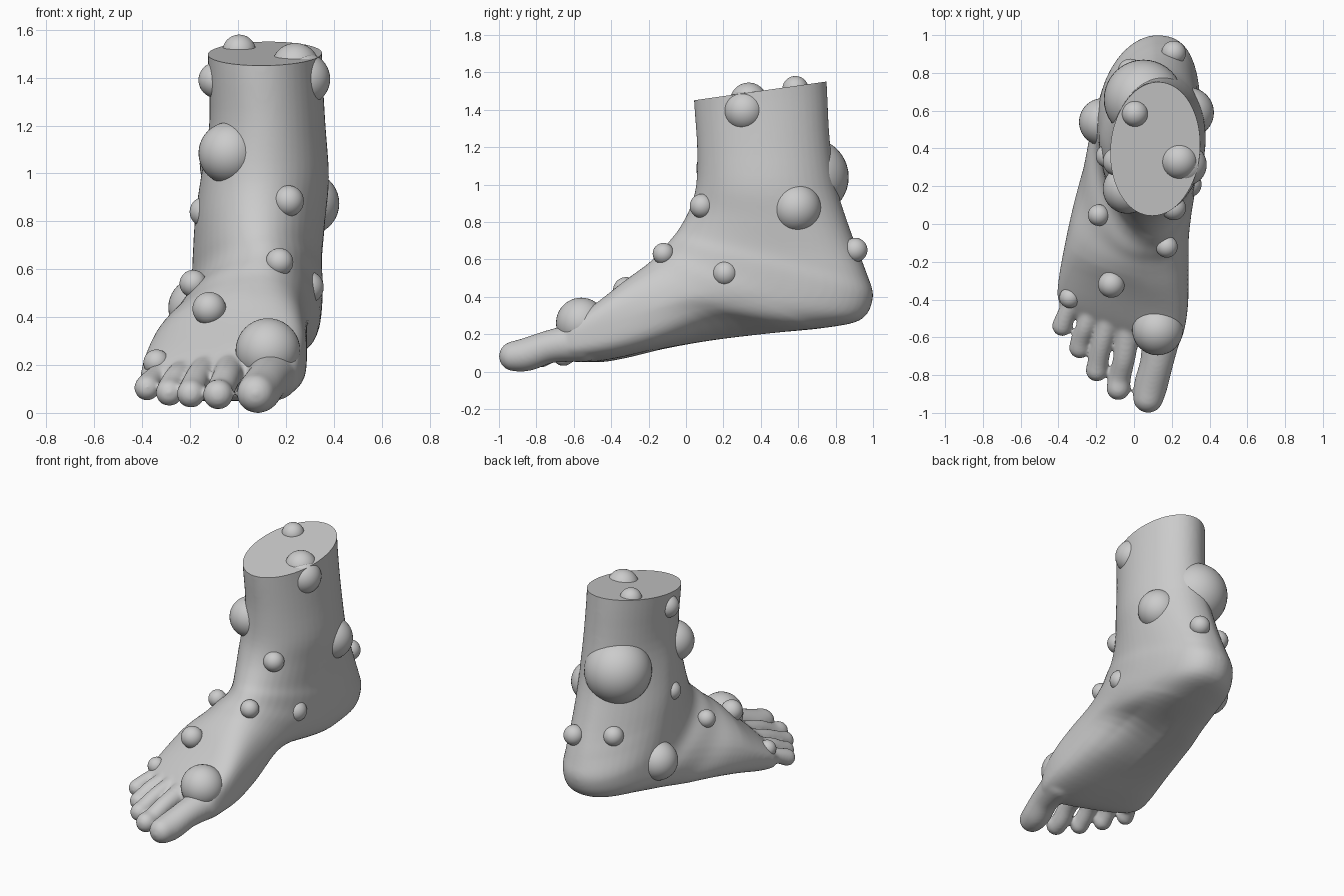
import bpy, bmesh, math
from mathutils import Vector, Matrix

# Cross-sections from shin to toe roots:
# top y, top z, sole y, sole z, left x, right x, ridge offset, side drop, slant
SECTIONS = [
    (0.035, 1.62, 0.745, 1.70, -0.13, 0.35, 0.00, 0.00, -0.10),
    (0.045, 1.42, 0.755, 1.48, -0.125, 0.352, 0.00, 0.00, -0.10),
    (0.060, 1.20, 0.770, 1.22, -0.12, 0.365, 0.00, 0.00, -0.10),
    (0.055, 1.00, 0.810, 0.97, -0.155, 0.38, 0.00, 0.00, -0.08),
    (0.020, 0.87, 0.880, 0.75, -0.18, 0.365, 0.00, 0.03, -0.04),
    (-0.04, 0.76, 0.965, 0.53, -0.19, 0.35, 0.01, 0.06, 0.00),
    (-0.08, 0.71, 1.000, 0.40, -0.195, 0.355, 0.02, 0.09, 0.00),
    (-0.12, 0.66, 0.940, 0.28, -0.21, 0.35, 0.03, 0.12, 0.00),
    (-0.16, 0.62, 0.750, 0.235, -0.245, 0.34, 0.05, 0.15, 0.00),
    (-0.20, 0.58, 0.450, 0.205, -0.28, 0.315, 0.08, 0.18, 0.00),
    (-0.25, 0.54, 0.150, 0.17, -0.335, 0.295, 0.12, 0.22, 0.03),
    (-0.32, 0.48, -0.12, 0.125, -0.375, 0.29, 0.15, 0.25, 0.10),
    (-0.41, 0.39, -0.34, 0.075, -0.40, 0.285, 0.17, 0.23, 0.20),
    (-0.50, 0.30, -0.49, 0.05, -0.405, 0.255, 0.16, 0.15, 0.32),
    (-0.56, 0.23, -0.56, 0.06, -0.385, 0.205, 0.10, 0.08, 0.40),
]

# Toes: knots of x, y, z, radius
TOES = [
    [(0.15, -0.55, 0.16, 0.11), (0.123, -0.72, 0.135, 0.09), (0.09, -0.85, 0.092, 0.09), (0.075, -0.92, 0.082, 0.081)],
    [(-0.03, -0.54, 0.18, 0.07), (-0.05, -0.70, 0.145, 0.06), (-0.075, -0.81, 0.09, 0.06), (-0.083, -0.87, 0.077, 0.064)],
    [(-0.13, -0.49, 0.18, 0.066), (-0.165, -0.62, 0.15, 0.055), (-0.19, -0.73, 0.10, 0.056), (-0.197, -0.775, 0.08, 0.06)],
    [(-0.22, -0.44, 0.17, 0.06), (-0.255, -0.54, 0.15, 0.052), (-0.28, -0.61, 0.11, 0.053), (-0.287, -0.655, 0.085, 0.058)],
    [(-0.31, -0.38, 0.16, 0.058), (-0.35, -0.46, 0.14, 0.05), (-0.37, -0.51, 0.12, 0.052), (-0.38, -0.54, 0.105, 0.055)],
]

# Bumps: x, y, z, radius
BUMPS = [
    (-0.035, 0.185, 1.085, 0.13), (0.21, 0.085, 0.885, 0.065), (0.173, -0.12, 0.63, 0.058),
    (-0.12, -0.32, 0.435, 0.07), (0.125, -0.56, 0.26, 0.135), (-0.34, -0.39, 0.21, 0.055),
    (0.275, 0.313, 1.395, 0.11), (0.24, 0.335, 1.445, 0.10), (0.005, 0.585, 1.51, 0.07),
    (0.29, 0.59, 0.875, 0.133), (0.29, 0.21, 0.525, 0.068), (0.21, 0.905, 0.65, 0.065),
    (0.05, 0.66, 1.04, 0.21), (-0.09, 0.33, 1.39, 0.075), (-0.14, 0.36, 0.84, 0.062),
    (-0.187, 0.047, 0.54, 0.057), (-0.165, 0.54, 0.44, 0.126), (-0.02, 0.81, 0.67, 0.065),
]


def spline(rows, steps):
    """Catmull-Rom through rows of numbers."""
    out = []
    for i in range(len(rows) - 1):
        a, b, c, d = (rows[max(0, min(len(rows) - 1, i + j))] for j in (-1, 0, 1, 2))
        for n in range(steps):
            t = n / steps
            out.append([0.5 * (2 * q + (r - p) * t + (2 * p - 5 * q + 4 * r - s) * t * t
                               + (3 * q - p - 3 * r + s) * t ** 3)
                        for p, q, r, s in zip(a, b, c, d)])
    return out + [list(rows[-1])]


def power(v, e):
    return math.copysign(abs(v) ** e, v)


def clamp(v):
    return max(0.0, min(1.0, v))


def ring(row, scale=1.0, count=48):
    ty, tz, sy, sz, xl, xr, ridge, drop, slant = row
    cx, hw = (xl + xr) / 2, (xr - xl) / 2
    heel = 0.04 * clamp(drop / 0.06) * clamp((sy - 0.3) / 0.4)   # heel sits right of centre
    square = 0.25 * clamp((0.75 - sy) / 0.4)                     # flatter sole ahead of the heel
    tendon = clamp((sz - 0.4) / 0.25) * clamp((1.25 - sz) / 0.25)
    arch = math.exp(-((sy - 0.2) / 0.27) ** 2) * clamp(drop / 0.1)
    full = 0.22 * clamp((drop - 0.1) / 0.06) * clamp((sy + 0.2) / 0.2)
    pts = []
    for i in range(count):
        a = 2 * math.pi * i / count
        c, s = math.cos(a), math.sin(a)
        if c > 0:                       # instep, fuller on the outer side
            e = 1.0 - (full if s < 0 else 0)
        else:                           # heel tendon and sole
            e = 1.0 - square + (0.2 * tendon if s < 0 else -0.12 * clamp(heel * 25))
        C, S = power(c, e) * scale, power(s, e) * scale
        t = (1 - C) / 2 + drop * S * S / 2
        x = cx + hw * S + ridge * max(C, 0) ** 2 + heel * max(-C, 0) ** 2
        lift = arch * max(S, 0) * clamp(0.3 - C)   # inner arch
        pts.append(Vector((x - 0.05 * lift, ty + (sy - ty) * t - slant * (x - cx),
                           tz + (sz - tz) * t + 0.08 * lift)))
    return pts


# Foot body: loft of the sections
bm = bmesh.new()
rows = spline(SECTIONS, 4)
rings = [ring(r) for r in rows]
rings.append([p + Vector((0, -0.025, 0)) for p in ring(rows[-1], 0.75)])
loops = [[bm.verts.new(p) for p in pts] for pts in rings]
for lo, hi in zip(loops, loops[1:]):
    for i in range(len(lo)):
        j = (i + 1) % len(lo)
        bm.faces.new((lo[i], lo[j], hi[j], hi[i]))
bm.faces.new(loops[0])
bm.faces.new(loops[-1])
bmesh.ops.recalc_face_normals(bm, faces=bm.faces[:])

# Toes: chains of overlapping balls
for toe in TOES:
    for x, y, z, r in spline(toe, 6):
        bmesh.ops.create_icosphere(bm, subdivisions=3, radius=r, matrix=Matrix.Translation((x, y, z)))

mesh = bpy.data.meshes.new("foot")
bm.to_mesh(mesh)
bm.free()
foot = bpy.data.objects.new("foot", mesh)
bpy.context.collection.objects.link(foot)
bpy.context.view_layer.objects.active = foot
foot.select_set(True)

# Fuse into one smooth skin
remesh = foot.modifiers.new("fuse", 'REMESH')
remesh.mode = 'VOXEL'
remesh.voxel_size = 0.009
smooth = foot.modifiers.new("soften", 'SMOOTH')
smooth.factor = 0.5
smooth.iterations = 18
for m in ("fuse", "soften"):
    bpy.ops.object.modifier_apply(modifier=m)

# Slanted flat cut across the shin
bm = bmesh.new()
bm.from_mesh(foot.data)
cut = bmesh.ops.bisect_plane(bm, geom=bm.verts[:] + bm.edges[:] + bm.faces[:], dist=1e-5,
                             plane_co=(0, 0.04, 1.45), plane_no=(0, -0.14, 0.99), clear_outer=True)
bmesh.ops.contextual_create(bm, geom=[g for g in cut["geom_cut"] if isinstance(g, bmesh.types.BMEdge)])
bm.to_mesh(foot.data)
bm.free()
bpy.ops.object.shade_smooth_by_angle(angle=math.radians(45))

# Round bumps over the skin
for x, y, z, r in BUMPS:
    bpy.ops.mesh.primitive_uv_sphere_add(segments=40, ring_count=20, radius=r, location=(x, y, z))
    bpy.context.object.name = "bump"
    bpy.ops.object.shade_smooth()
